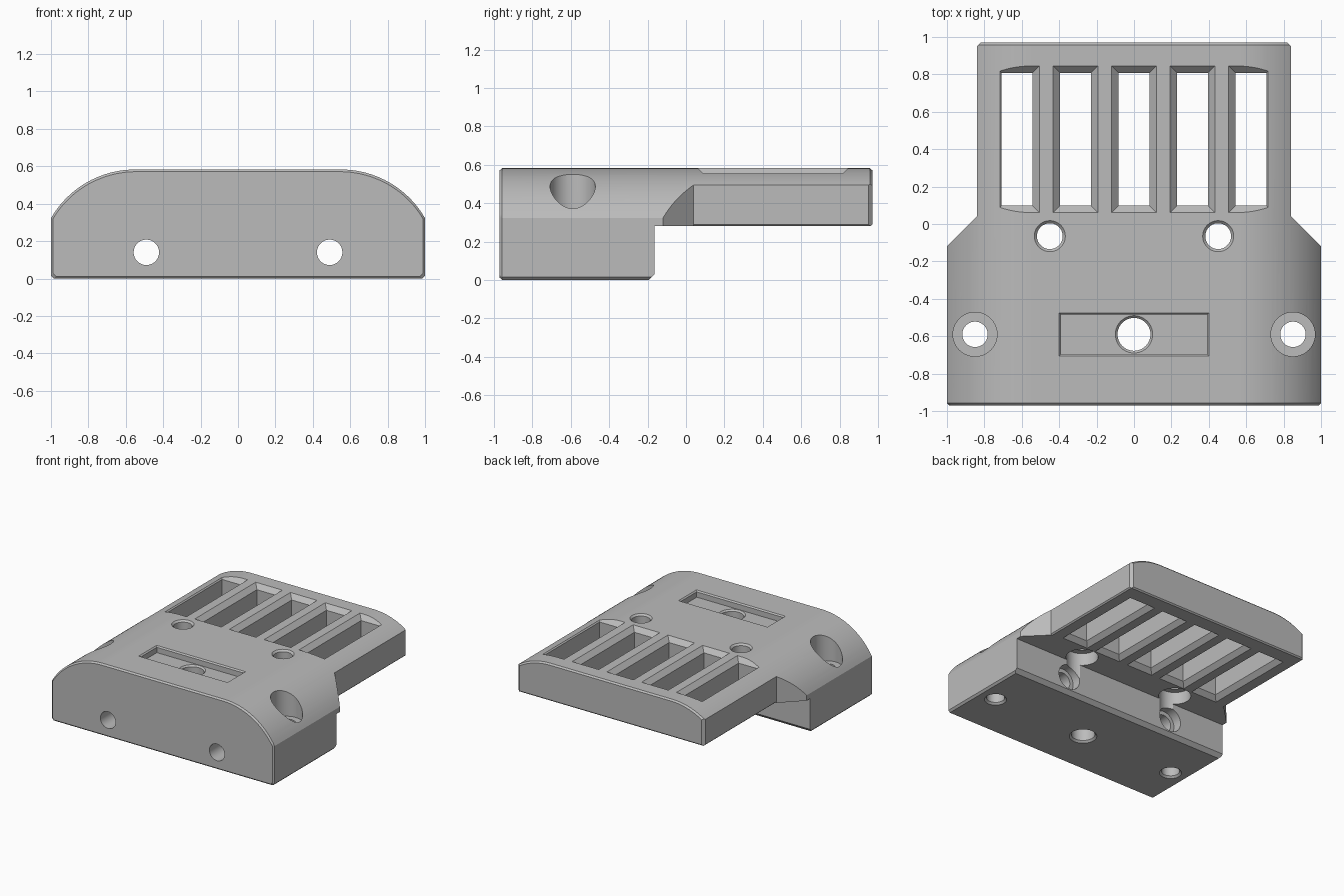
import bpy, bmesh
from math import sin, cos, pi, asin

if "Cube" in bpy.data.objects:
    bpy.data.objects.remove(bpy.data.objects["Cube"], do_unlink=True)

grey = bpy.data.materials.new("plain_grey")
grey.use_nodes = True
colour = (0.5, 0.5, 0.5, 1)
grey.diffuse_color = colour
grey.node_tree.nodes["Principled BSDF"].inputs["Base Color"].default_value = colour


def loft(name, rings):
    """Closed solid through a list of matching point rings."""
    bm = bmesh.new()
    rows = [[bm.verts.new(p) for p in ring] for ring in rings]
    n = len(rows[0])
    for a, b in zip(rows, rows[1:]):
        for i in range(n):
            j = (i + 1) % n
            bm.faces.new((a[i], a[j], b[j], b[i]))
    bm.faces.new(rows[0])
    bm.faces.new(rows[-1])
    bmesh.ops.recalc_face_normals(bm, faces=bm.faces[:])
    mesh = bpy.data.meshes.new(name)
    bm.to_mesh(mesh)
    bm.free()
    mesh.materials.append(grey)
    obj = bpy.data.objects.new(name, mesh)
    bpy.context.collection.objects.link(obj)
    return obj


def cut(cutter):
    """Subtract a solid from the body and discard it."""
    cutter.hide_render = True
    mod = body.modifiers.new("cut", "BOOLEAN")
    mod.operation = "DIFFERENCE"
    mod.solver = "EXACT"
    mod.object = cutter
    bpy.context.view_layer.objects.active = body
    bpy.ops.object.modifier_apply(modifier=mod.name)
    bpy.data.objects.remove(cutter, do_unlink=True)


def bore(x, y, steps, n=40):
    """Vertical turned hole from (radius, z) steps."""
    cut(loft("bore", [[(x + r * cos(2 * pi * i / n), y + r * sin(2 * pi * i / n), z)
                       for i in range(n)] for r, z in steps]))


def bore_y(x, z, steps, n=40):
    """Lengthwise turned hole from (radius, y) steps."""
    cut(loft("bore", [[(x + r * cos(2 * pi * i / n), y, z + r * sin(2 * pi * i / n))
                       for i in range(n)] for r, y in steps]))


def pocket(x, y, steps):
    """Rectangular opening from (half width, half length, z) steps."""
    cut(loft("pocket", [[(x - w, y - h, z), (x + w, y - h, z), (x + w, y + h, z),
                         (x - w, y + h, z)] for w, h, z in steps]))


# Body: domed cross-section, lightly chamfered at both ends
R, CX, TOP = 0.519, 0.55, 0.583
end = asin((1 - CX) / R)
half = [(0.985, 0), (1, 0.015)]
half += [(CX + R * sin(end * i / 20), TOP - R + R * cos(end * i / 20)) for i in range(20, -1, -1)]
section = half + [(-x, z) for x, z in reversed(half)]


def slice_at(y, s, t):
    mid = TOP / 2
    return [(x * s, y, mid + (z - mid) * t) for x, z in section]


body = loft("housing_block", [slice_at(-0.97, 0.988, 0.96), slice_at(-0.958, 1, 1),
                              slice_at(0.958, 1, 1), slice_at(0.97, 0.988, 0.96)])

# Step under the rear slab
step = [(-0.205, -0.01), (-0.165, 0.03), (-0.165, 0.28), (0.96, 0.28), (0.98, 0.3),
        (1.2, 0.3), (1.2, -0.01)]
cut(loft("step", [[(x, y, z) for y, z in step] for x in (-1.2, 1.2)]))

# Narrowed rear sides with small lower chamfers
plan = [(1.04, -0.16), (0.84, 0.04), (0.84, 0.95), (0.81, 0.98), (0.81, 1.2), (1.2, 1.2), (1.2, -0.16)]
edge = [(0.825, 0.275), (0.86, 0.31), (0.9, 0.275)]
for s in (-1, 1):
    cut(loft("side_cut", [[(s * x, y, z) for x, y in plan] for z in (-0.2, 0.9)]))
    cut(loft("edge_cut", [[(s * x, y, z) for x, z in edge] for y in (0.04, 1.1)]))

# Five vent slots, flared above and below
for i in range(-2, 3):
    pocket(i * 0.3125, 0.453, [(0.14, 0.412, 0.603), (0.083, 0.355, 0.546),
                               (0.083, 0.355, 0.315), (0.138, 0.41, 0.26)])

# Label recess and central hole
pocket(0, -0.59, [(0.42, 0.135, 0.603), (0.39, 0.105, 0.573), (0.39, 0.105, 0.53)])
bore(0, -0.59, [(0.1, 0.65), (0.1, 0.53), (0.088, 0.518), (0.088, 0.015), (0.113, -0.01)])

for s in (-1, 1):
    # Counterbored side screw holes
    bore(s * 0.85, -0.59, [(0.118, 0.7), (0.118, 0.33), (0.068, 0.33), (0.068, 0.015), (0.093, -0.01)])
    # Rear screw holes, widened from beneath
    bore(s * 0.45, -0.065, [(0.103, 0.603), (0.069, 0.569), (0.069, 0.38), (0.12, 0.38), (0.12, 0.17)])
    # Lengthwise holes, widened at the rear
    bore_y(s * 0.49, 0.14, [(0.068, -1.1), (0.068, -0.24), (0.1, -0.24), (0.1, -0.1)])

# Smooth curves, crisp edges
bpy.ops.object.select_all(action="DESELECT")
body.select_set(True)
bpy.context.view_layer.objects.active = body
bpy.ops.object.shade_smooth_by_angle(angle=0.4)
weighted = body.modifiers.new("even_normals", "WEIGHTED_NORMAL")
weighted.keep_sharp = True
